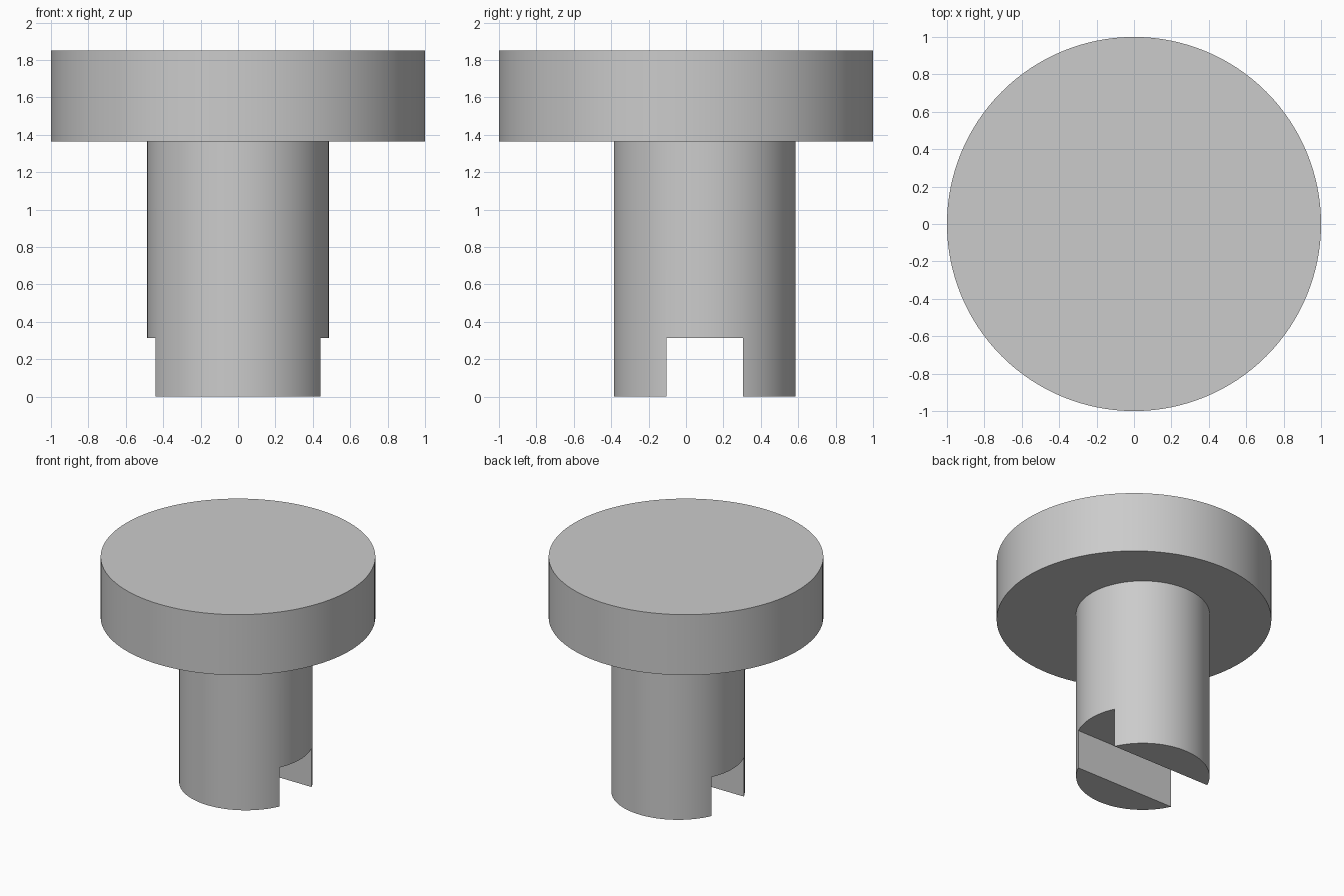
import bpy

default = bpy.data.objects.get("Cube")
if default:
    bpy.data.objects.remove(default, do_unlink=True)

HEAD_RADIUS, HEAD_BOTTOM, TOP = 1.0, 1.364, 1.85
STEM_RADIUS, STEM_Y = 0.486, 0.1
SLOT_WIDTH, SLOT_DEPTH = 0.41, 0.313

grey = bpy.data.materials.new("plain grey")
grey.use_nodes = True
colour = (0.6, 0.6, 0.6, 1)
grey.diffuse_color = colour
grey.node_tree.nodes["Principled BSDF"].inputs["Base Color"].default_value = colour


def cylinder(name, radius, bottom, top, y):
    bpy.ops.mesh.primitive_cylinder_add(
        vertices=128, radius=radius, depth=top - bottom,
        location=(0, y, (bottom + top) / 2))
    obj = bpy.context.object
    obj.name = name
    obj.data.materials.append(grey)
    return obj


def smooth(obj):
    bpy.ops.object.select_all(action="DESELECT")
    obj.select_set(True)
    bpy.context.view_layer.objects.active = obj
    bpy.ops.object.shade_smooth_by_angle()


# Wide disc head
head = cylinder("head", HEAD_RADIUS, HEAD_BOTTOM, TOP, 0)
smooth(head)

# Off-centre stem
stem = cylinder("stem", STEM_RADIUS, 0, HEAD_BOTTOM, STEM_Y)

# Slot across the foot of the stem
bpy.ops.mesh.primitive_cube_add(size=1, location=(0, STEM_Y, 0))
cutter = bpy.context.object
cutter.name = "slot_cutter"
cutter.scale = (2, SLOT_WIDTH, 2 * SLOT_DEPTH)
cutter.hide_render = True
cutter.data.materials.append(grey)

cut = stem.modifiers.new("slot", "BOOLEAN")
cut.operation = "DIFFERENCE"
cut.solver = "EXACT"
cut.object = cutter
bpy.context.view_layer.objects.active = stem
bpy.ops.object.modifier_apply(modifier=cut.name)
bpy.data.objects.remove(cutter, do_unlink=True)
smooth(stem)
